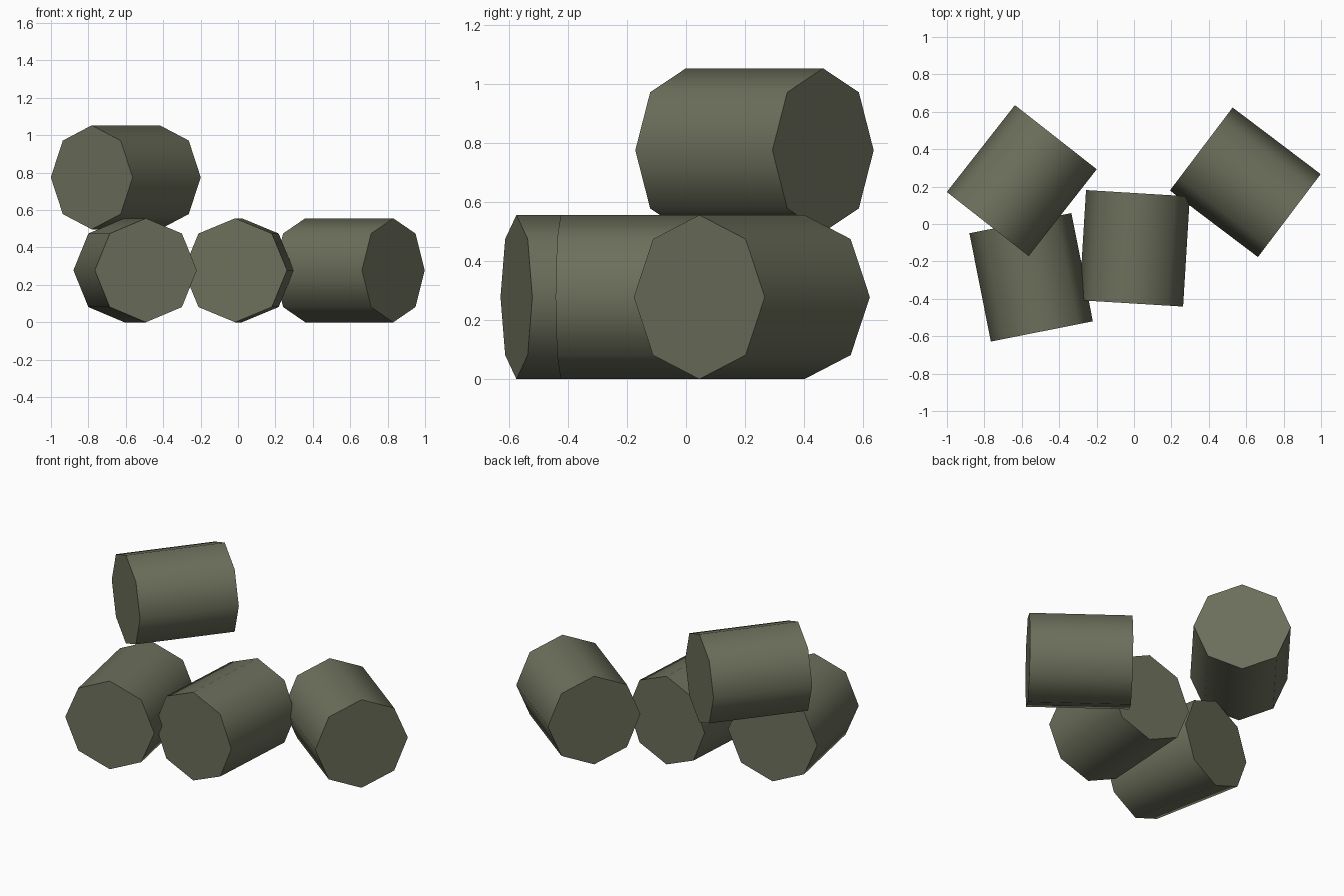
import bpy
import math

if "Cube" in bpy.data.objects:
    bpy.data.objects.remove(bpy.data.objects["Cube"])

RADIUS = 0.278
LENGTH = 0.59

olive = bpy.data.materials.new("olive_drab")
olive.diffuse_color = (0.15, 0.16, 0.105, 1.0)
olive.use_nodes = True
olive.node_tree.nodes["Principled BSDF"].inputs["Base Color"].default_value = olive.diffuse_color


def barrel(name, location, turn):
    """Eight-sided barrel lying on its side, turned about the vertical."""
    bpy.ops.mesh.primitive_cylinder_add(
        vertices=8, radius=RADIUS, depth=LENGTH, location=location,
        rotation=(math.radians(90), 0, math.radians(turn)))
    obj = bpy.context.object
    obj.name = name
    obj.data.materials.append(olive)
    # Round the side shading, keep the flat ends crisp
    bpy.ops.object.shade_smooth_by_angle(angle=math.radians(60))
    return obj


# Three barrels on the ground
barrel("left_barrel", (-0.55, -0.285, RADIUS), 11.2)
barrel("middle_barrel", (0.003, -0.13, RADIUS), -3.5)
barrel("right_barrel", (0.595, 0.223, RADIUS), 52.9)

# One barrel resting on top
barrel("top_barrel", (-0.60, 0.232, 0.775), -38.1)
